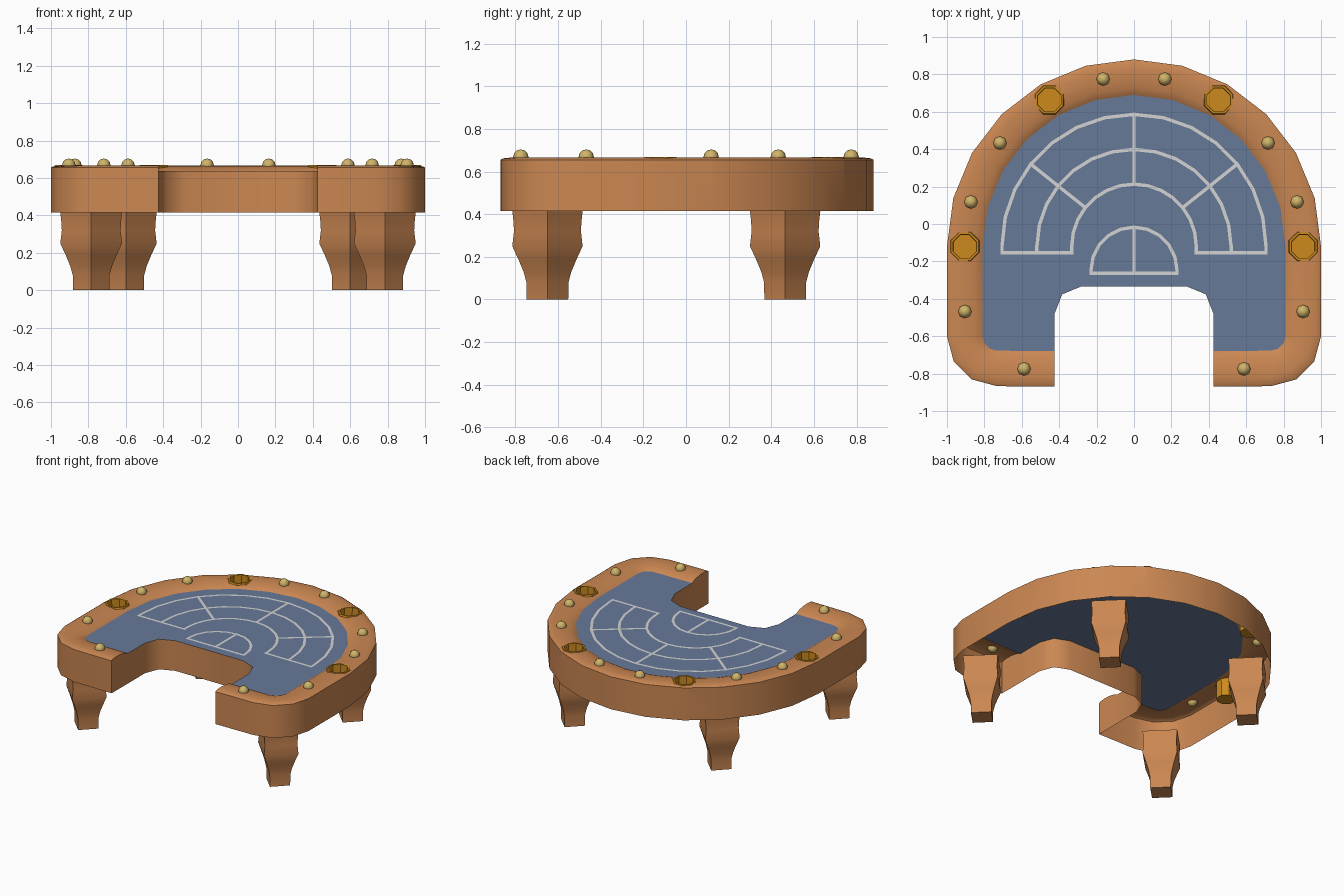
import bpy, bmesh, math
from mathutils import Vector

if "Cube" in bpy.data.objects:
    bpy.data.objects.remove(bpy.data.objects["Cube"])

CY = -0.12                 # centre of the round back
FELT_Z, BASE_Z = 0.638, 0.415


def material(name, rgb):
    m = bpy.data.materials.new(name)
    lin = [((c / 255 + 0.055) / 1.055) ** 2.4 for c in rgb]
    m.diffuse_color = (*lin, 1)
    m.use_nodes = True
    m.node_tree.nodes["Principled BSDF"].inputs["Base Color"].default_value = m.diffuse_color
    return m


WOOD = material("copper_wood", (203, 135, 82))
FELT = material("blue_felt", (103, 122, 153))
LINE = material("pale_line", (212, 212, 212))
BRASS = material("cup_gold", (204, 138, 30))
STUD = material("stud_brass", (208, 180, 105))


def finish(name, bm, mat, smooth=None):
    me = bpy.data.meshes.new(name)
    bm.to_mesh(me)
    bm.free()
    ob = bpy.data.objects.new(name, me)
    bpy.context.collection.objects.link(ob)
    me.materials.append(mat)
    if smooth:
        bpy.ops.object.select_all(action='DESELECT')
        ob.select_set(True)
        bpy.context.view_layer.objects.active = ob
        bpy.ops.object.shade_smooth_by_angle(angle=math.radians(smooth))
    return ob


def polar(cx, cy, r, deg):
    a = math.radians(deg)
    return (cx + r * math.cos(a), cy + r * math.sin(a))


def outline(d):
    """Table edge moved inwards by d, from the right arm end round to the left."""
    half = [(0.425, -0.87 + d)]
    half += [polar(0.733, -0.60, 0.267 - d, a) for a in (-90, -60, -30, 0)]
    half += [polar(0, CY, 1 - d, a) for a in range(0, 90, 15)]
    return half + [(0, CY + 1 - d)] + [(-x, y) for x, y in reversed(half)]


def revolve(bm, centre, profile, n, offset=0):
    """Lathe (radius, z) points round a vertical axis; zero radius closes it."""
    rings = []
    for r, z in profile:
        if r == 0:
            rings.append([bm.verts.new((*centre, z))] * n)
        else:
            rings.append([bm.verts.new((*polar(*centre, r, offset + 360 * i / n), z)) for i in range(n)])
    for a, b in zip(rings, rings[1:]):
        for i in range(n):
            j = (i + 1) % n
            bm.faces.new(list(dict.fromkeys((a[i], b[i], b[j], a[j]))))


cups = [polar(0, CY, 0.905, a) for a in (0, 60, 120, 180)]

# padded rail: outer wall and domed top swept round the outline
profile = [(0, BASE_Z), (0, 0.655), (0.012, 0.662), (0.05, 0.666), (0.10, 0.665),
           (0.15, 0.656), (0.175, 0.647), (0.19, FELT_Z)]
bm = bmesh.new()
rows = [[bm.verts.new((x, y, z)) for x, y in outline(d)] for d, z in profile]
for a, b in zip(rows, rows[1:]):
    for i in range(len(a) - 1):
        bm.faces.new((a[i], a[i + 1], b[i + 1], b[i]))

# cut octagonal cup holes in the rail top
for c in cups:
    bm.normal_update()
    near = [f for f in bm.faces if abs(f.normal.z) > 0.3
            and (f.calc_center_median().xy - Vector(c)).length < 0.25]
    for k in range(8):
        n = Vector((*polar(0, 0, 1, 45 * k), 0))
        p = Vector((*c, 0)) + n * 0.064
        geom = set(near)
        for f in near:
            geom.update(f.edges)
            geom.update(f.verts)
        res = bmesh.ops.bisect_plane(bm, geom=list(geom), plane_co=p, plane_no=n, dist=1e-5)
        faces = set(f for f in near if f.is_valid)
        faces.update(g for g in res['geom'] if isinstance(g, bmesh.types.BMFace))
        near = [f for f in faces if (f.calc_center_median() - p).dot(n) < 0]
    bmesh.ops.delete(bm, geom=near, context='FACES')
finish("rail", bm, WOOD, 35)

# cutout wall: follows the rail section at both ends and the notch between
notch = [(0.425, -0.48), (0.384, -0.376), (0.28, -0.333)]
right = [(0.425, -0.87 + d, z) for d, z in profile[1:]] + [(x, y, FELT_Z) for x, y in notch]
path = right + [(-x, y, z) for x, y, z in reversed(right)]
bm = bmesh.new()
top = [bm.verts.new(p) for p in path]
low = [bm.verts.new((x, y, BASE_Z)) for x, y, z in path]
for i in range(len(path) - 1):
    bm.faces.new((top[i], top[i + 1], low[i + 1], low[i]))
finish("cutout_wall", bm, WOOD, 50)

# felt top
bm = bmesh.new()
loop = outline(0.19) + [(-x, y) for x, y in notch] + list(reversed(notch))
f = bm.faces.new([bm.verts.new((x, y, FELT_Z)) for x, y in loop])
bmesh.ops.triangulate(bm, faces=[f])
finish("felt_top", bm, FELT)

# felt markings: flat arcs and straight bars
bm = bmesh.new()
HW = 0.009


def flat(pts):
    bm.faces.new([bm.verts.new((x, y, FELT_Z + 0.003)) for x, y in pts])


def bar(a, b):
    a, b = Vector(a), Vector(b)
    d = (b - a).normalized() * HW
    s = Vector((-d.y, d.x))
    flat([a - d - s, b + d - s, b + d + s, a - d + s])


def arc(cy, r, n):
    for i in range(n):
        a, b = 180 * i / n, 180 * (i + 1) / n
        flat([polar(0, cy, r - HW, a), polar(0, cy, r + HW, a),
              polar(0, cy, r + HW, b), polar(0, cy, r - HW, b)])


R_IN, R_MID, R_OUT, Y_END = 0.333, 0.519, 0.706, -0.153
for r in (R_IN, R_MID, R_OUT):
    arc(CY, r, 14)
    for s in (-1, 1):
        bar((s * r, CY), (s * r, Y_END))
for s in (-1, 1):
    bar((s * R_IN, Y_END), (s * R_OUT, Y_END))
for a in (38.57, 90, 141.43):
    bar(polar(0, CY, R_IN, a), polar(0, CY, R_OUT, a))
arc(-0.247, 0.23, 10)
bar((-0.23, -0.263), (0.23, -0.263))
bar((0, -0.263), (0, -0.017))
for s in (-1, 1):
    bar((s * 0.23, -0.247), (s * 0.23, -0.263))
bmesh.ops.recalc_face_normals(bm, faces=bm.faces)
for f in bm.faces:
    if f.normal.z < 0:
        f.normal_flip()
finish("felt_markings", bm, LINE)

# cup holders
for k, c in enumerate(cups):
    bm = bmesh.new()
    revolve(bm, c, [(0.085, 0.658), (0.08, 0.669), (0.068, 0.669), (0.066, 0.53), (0, 0.53)], 8, 22.5)
    bmesh.ops.recalc_face_normals(bm, faces=bm.faces)
    floor = min(bm.faces, key=lambda f: f.calc_center_median().z)
    if floor.normal.z < 0:
        bmesh.ops.reverse_faces(bm, faces=bm.faces)
    finish(f"cup_holder_{k + 1}", bm, BRASS)

# rail studs
k = 0
for x, y in [(0.165, 0.775), (0.717, 0.433), (0.872, 0.118), (0.904, -0.468), (0.588, -0.775)]:
    for s in (-1, 1):
        k += 1
        bm = bmesh.new()
        bmesh.ops.create_uvsphere(bm, u_segments=8, v_segments=6, radius=0.036)
        bmesh.ops.translate(bm, verts=bm.verts, vec=(s * x, y, 0.668))
        finish(f"stud_{k}", bm, STUD, 50)

# legs: square posts turned to a diamond, flaring at the knee
leg = [(0, 0), (0.0975, 0), (0.0985, 0.08), (0.112, 0.13), (0.135, 0.185), (0.165, 0.25),
       (0.157, 0.32), (0.160, 0.37), (0.165, BASE_Z), (0, BASE_Z)]
for name, x, y in (("front_leg", 0.785, -0.65), ("back_leg", 0.60, 0.465)):
    for side, s in (("left", -1), ("right", 1)):
        bm = bmesh.new()
        revolve(bm, (s * x, y), leg, 4)
        bmesh.ops.recalc_face_normals(bm, faces=bm.faces)
        finish(f"{name}_{side}", bm, WOOD, 30)
